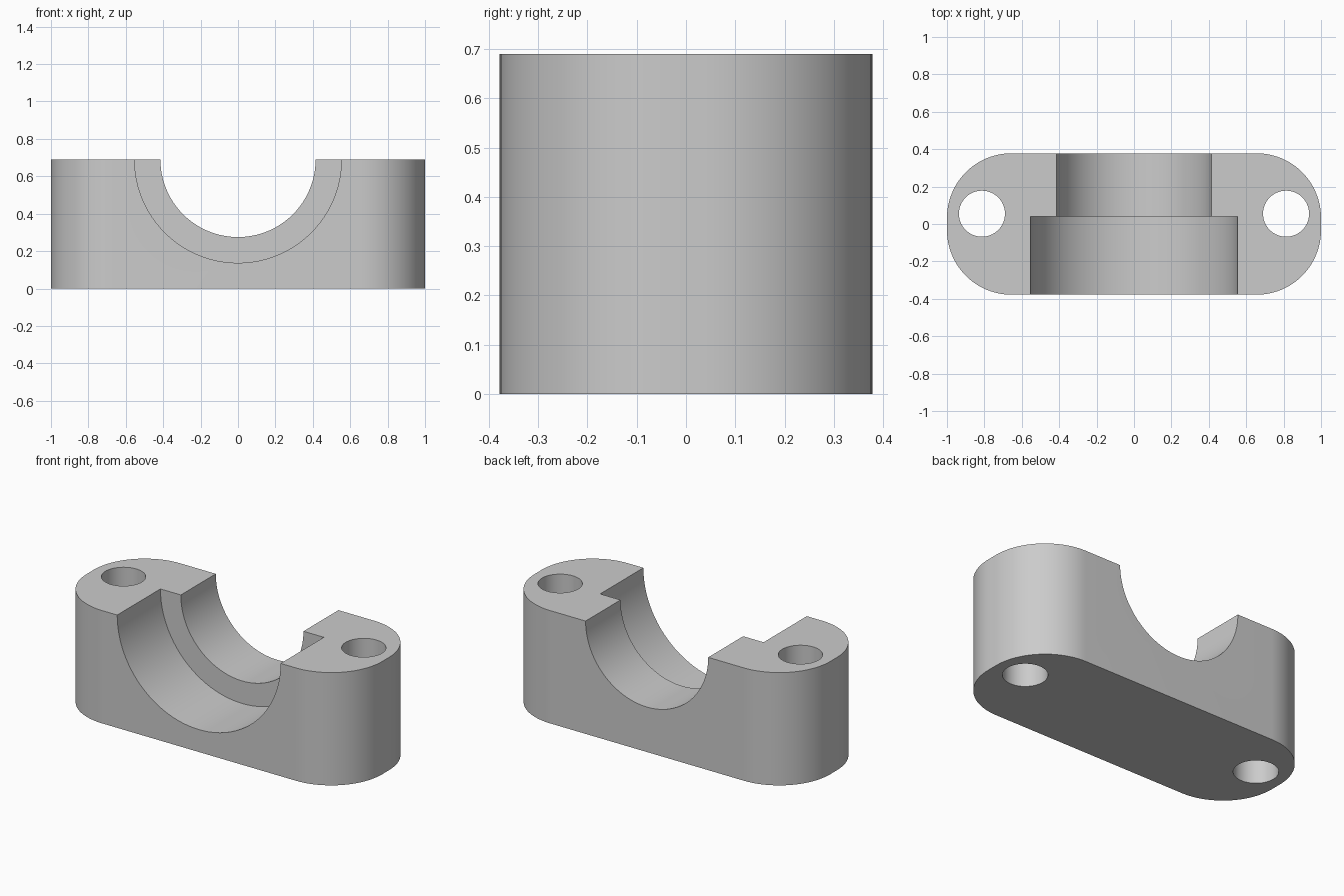
import bpy
import bmesh
from math import radians, sin, cos, pi

default = bpy.data.objects.get("Cube")
if default:
    bpy.data.objects.remove(default, do_unlink=True)

HALF_X, HALF_Y, HEIGHT = 1.0, 0.378, 0.69
CORNER = 0.345
SEAT_R, RECESS_R, STEP_Y = 0.415, 0.553, 0.04
BOLT_X, BOLT_Y, BOLT_R = 0.813, 0.055, 0.123

# Plain grey material
grey = bpy.data.materials.new("grey_metal")
grey.use_nodes = True
colour = (0.6, 0.6, 0.6, 1)
grey.diffuse_color = colour
grey.node_tree.nodes["Principled BSDF"].inputs["Base Color"].default_value = colour


def prism(name, outline, height):
    """Extrude a flat outline upwards from z = 0."""
    bm = bmesh.new()
    face = bm.faces.new([bm.verts.new((x, y, 0)) for x, y in outline])
    top = bmesh.ops.extrude_face_region(bm, geom=[face])["geom"]
    bmesh.ops.translate(bm, vec=(0, 0, height),
                        verts=[v for v in top if isinstance(v, bmesh.types.BMVert)])
    bmesh.ops.recalc_face_normals(bm, faces=bm.faces)
    mesh = bpy.data.meshes.new(name)
    bm.to_mesh(mesh)
    bm.free()
    mesh.materials.append(grey)
    obj = bpy.data.objects.new(name, mesh)
    bpy.context.collection.objects.link(obj)
    return obj


def arc(cx, cy, r, start, sweep, steps):
    return [(cx + r * cos(start + sweep * i / steps),
             cy + r * sin(start + sweep * i / steps)) for i in range(steps + 1)]


def cut(body, name, radius, length, location, rotation=(0, 0, 0)):
    """Subtract a round bore from the body."""
    cutter = prism(name, arc(0, 0, radius, 0, 2 * pi, 96)[:-1], length)
    cutter.location, cutter.rotation_euler = location, rotation
    cutter.hide_render = True
    mod = body.modifiers.new(name, "BOOLEAN")
    mod.operation, mod.solver, mod.object = "DIFFERENCE", "EXACT", cutter
    bpy.context.view_layer.objects.active = body
    bpy.ops.object.modifier_apply(modifier=mod.name)
    bpy.data.objects.remove(cutter, do_unlink=True)


# Block with rounded ends
outline = []
for i, (sx, sy) in enumerate([(1, 1), (-1, 1), (-1, -1), (1, -1)]):
    outline += arc(sx * (HALF_X - CORNER), sy * (HALF_Y - CORNER),
                   CORNER, i * pi / 2, pi / 2, 24)
block = prism("bearing_block", outline, HEIGHT)

# Half-round seat right through, and the wider recess at the front
along_y = (radians(-90), 0, 0)
cut(block, "seat_bore", SEAT_R, 2, (0, -1, HEIGHT), along_y)
cut(block, "front_recess", RECESS_R, 1 + STEP_Y, (0, -1, HEIGHT), along_y)

# Bolt holes
for side in (-1, 1):
    cut(block, "bolt_hole", BOLT_R, HEIGHT + 1, (side * BOLT_X, BOLT_Y, -0.5))

# Smooth curved walls, sharp rims
bpy.ops.object.select_all(action="DESELECT")
block.select_set(True)
bpy.context.view_layer.objects.active = block
bpy.ops.object.shade_smooth_by_angle(angle=radians(30))
